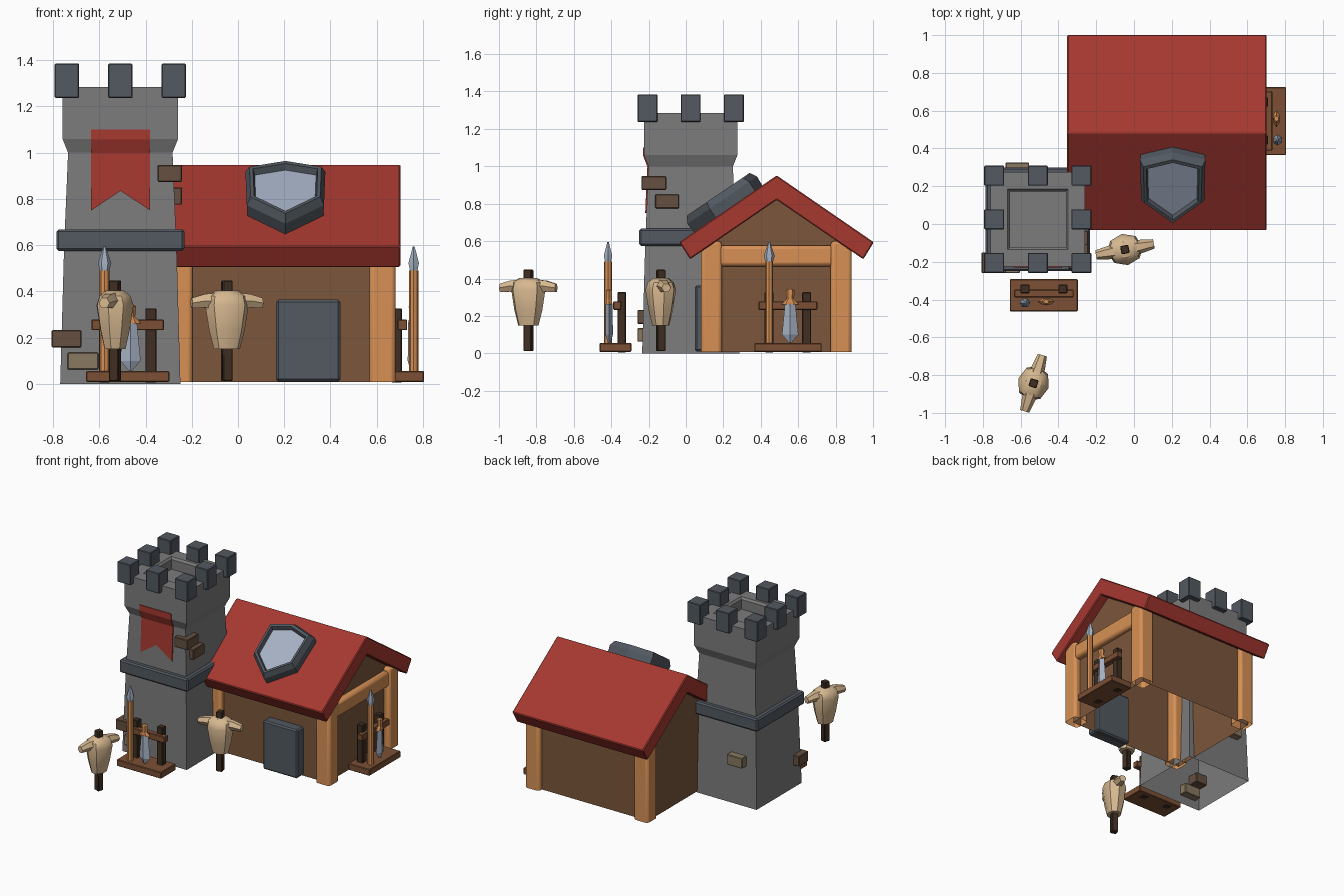
import bpy, bmesh
from math import radians, cos, sin, pi
from mathutils import Matrix, Vector

if "Cube" in bpy.data.objects:
    bpy.data.objects.remove(bpy.data.objects["Cube"])

def material(name, rgb):
    m = bpy.data.materials.new(name)
    m.diffuse_color = (*rgb, 1)
    m.use_nodes = True
    m.node_tree.nodes["Principled BSDF"].inputs["Base Color"].default_value = m.diffuse_color
    return m

STONE = material("stone", (0.2, 0.2, 0.2))
SLATE = material("slate", (0.085, 0.1, 0.12))
RED = material("red", (0.38, 0.04, 0.03))
WOOD = material("light_wood", (0.68, 0.28, 0.09))
WALL = material("wall_wood", (0.2, 0.095, 0.045))
PLANK = material("plank", (0.2, 0.08, 0.035))
DARK = material("dark_wood", (0.05, 0.028, 0.016))
STEEL = material("steel", (0.38, 0.44, 0.55))
STRAW = material("straw", (0.68, 0.48, 0.28))
BRICK = material("brown_stone", (0.13, 0.08, 0.05))
PALE = material("pale_stone", (0.25, 0.19, 0.12))
I = Matrix.Identity(4)

def loft(name, rings, mat=None, M=I, bevel=0, seg=1, open_bottom=False):
    """Skin a stack of equal-length point rings and cap both ends."""
    bm = bmesh.new()
    vs = [[bm.verts.new(M @ Vector(p)) for p in r] for r in rings]
    n = len(vs[0])
    for a, b in zip(vs, vs[1:]):
        for i in range(n):
            j = (i + 1) % n
            bm.faces.new((a[i], a[j], b[j], b[i]))
    bm.faces.new(vs[0][::-1])
    bm.faces.new(vs[-1])
    bmesh.ops.recalc_face_normals(bm, faces=bm.faces)
    if open_bottom:
        low = min(v.co.z for v in bm.verts) + 1e-4
        bmesh.ops.delete(bm, geom=[f for f in bm.faces if all(v.co.z < low for v in f.verts)],
                         context='FACES_ONLY')
    me = bpy.data.meshes.new(name)
    bm.to_mesh(me)
    bm.free()
    ob = bpy.data.objects.new(name, me)
    bpy.context.collection.objects.link(ob)
    if mat:
        me.materials.append(mat)
    if bevel:
        mod = ob.modifiers.new("bevel", 'BEVEL')
        mod.width, mod.segments = bevel, seg
    return ob

def box(name, x0, x1, y0, y1, z0, z1, mat=None, M=I, bevel=0.004, seg=1, open_bottom=False):
    return loft(name, [[(x0, y0, z), (x1, y0, z), (x1, y1, z), (x0, y1, z)] for z in (z0, z1)],
                mat, M, bevel, seg, open_bottom)

def square(h, z, cx, cy):
    return [(cx - h, cy - h, z), (cx + h, cy - h, z), (cx + h, cy + h, z), (cx - h, cy + h, z)]

def ring(rx, ry, z, n, cx=0, cy=0):
    return [(cx + rx * cos(2 * pi * i / n), cy + ry * sin(2 * pi * i / n), z) for i in range(n)]

def prism(name, pts, x0, x1, mat, bevel=0, open_bottom=False):
    """Extrude a (y, z) profile along x."""
    return loft(name, [[(x, y, z) for y, z in pts] for x in (x0, x1)], mat,
                bevel=bevel, open_bottom=open_bottom)

# ---- tower: tapered shaft, flared head, sunken deck
TX, TY = -0.509, 0.025
loft("tower", [square(h, z, TX, TY) for h, z in
               [(0.26, 0), (0.243, 0.6), (0.226, 1.0), (0.25, 1.06), (0.25, 1.285),
                (0.16, 1.285), (0.148, 1.27), (0.148, 1.2)]], STONE, open_bottom=True)
box("tower_band", TX - .277, TX + .277, TY - .275, TY + .275, 0.575, 0.668, SLATE, bevel=0.01)
for i in (-1, 0, 1):
    for j in (-1, 0, 1):
        if i or j:
            x, y = TX + i * 0.231, TY + j * 0.231
            box("battlement", x - .053, x + .053, y - .053, y + .053, 1.237, 1.385, SLATE)

# loose bricks on the tower
for b in [(-.807, -.677, -.26, -.15, .158, .232, BRICK), (-.737, -.604, -.26, -.18, .062, .135, PALE),
          (-.348, -.242, -.238, -.105, .874, .947, BRICK), (-.33, -.243, -.165, -.037, .775, .85, BRICK),
          (-.68, -.555, .24, .325, .29, .365, PALE)]:
    box("brick", *b)

# banner following the tower face, swallow-tailed bottom
cols = []
for x, zb in ((-.635, .75), (-.508, .835), (-.38, .75)):
    yb = -.2 - (1.0 - zb) * .042
    front = [(-.23, 1.1), (-.23, 1.058), (-.207, .998), (yb - .008, zb)]
    back = [(yb + .01, zb), (-.19, .998), (-.215, 1.058), (-.215, 1.1)]
    cols.append([(x, y, z) for y, z in front + back])
loft("banner", cols, RED)

# ---- house: gabled walls, corner posts, beam, roof, door (hollow underneath)
prism("house_walls", [(.12, .008), (.85, .008), (.85, .58), (.485, .83), (.12, .58)],
      -.29, .635, WALL, open_bottom=True)
for x in (-.31, .568):
    for y in (.08, .773):
        box("corner_post", x, x + .113, y, y + .112, .008, .6, WOOD, bevel=.018, seg=2,
            open_bottom=True)
box("gable_beam", .56, .674, .17, .79, .465, .577, WOOD, bevel=.02, seg=2)
prism("roof", [(-.036, .594), (.485, .951), (1.004, .594), (.948, .503), (.485, .82), (.022, .503)],
      -.354, .702, RED, bevel=.006)
box("door", .165, .443, .048, .15, .01, .364, SLATE, bevel=.01)

# ---- shield-shaped roof window: hexagonal rim round a pane, tilted with the roof
SHIELD = [(0, .222), (-.173, .172), (-.167, -.085), (0, -.228), (.167, -.085), (.173, .172)]
T = Matrix.Translation((.205, .23, .771)) @ Matrix.Rotation(radians(34.2), 4, 'X')

def shield(s, h):
    return [(u * s, v * s, h) for u, v in SHIELD]

loft("window_rim", [shield(s, h) for s, h in
                    [(.97, -.04), (1, .06), (.9, .098), (.81, .098), (.76, .066)]], SLATE, T)
loft("window_pane", [shield(.78, h) for h in (.04, .07)], STEEL, T)

# ---- weapon racks with a spear and a sword
def rack(M):
    box("rack_base", -.18, .18, -.085, .085, .008, .055, PLANK, M)
    for x in (-.1, .1):
        box("rack_post", x - .024, x + .024, .01, .056, .005, .327, DARK, M)
    box("rack_rail", -.157, .157, -.012, .03, .232, .278, PLANK, M)
    loft("spear_shaft", [ring(.021, .021, z, 8, -.1, -.04) for z in (.05, .49)], WOOD, M)
    loft("spear_head", [ring(r, r * .9, z, 6, -.1, -.04) for r, z in
                        [(.018, .465), (.018, .48), (.029, .522), (.005, .595)]], STEEL, M)
    loft("sword_blade", [ring(r, d, z, 4, .012, -.034) for r, d, z in
                         [(.008, .008, .058), (.044, .02, .1), (.028, .018, .266)]], STEEL, M)
    loft("sword_grip", [ring(r, d, z, 6, .012, -.034) for r, d, z in
                        [(.045, .018, .262), (.036, .018, .274), (.02, .016, .29),
                         (.024, .018, .335), (.014, .012, .344)]], WOOD, M)

rack(Matrix.Translation((-.477, -.377, 0)))
rack(Matrix.Translation((.72, .545, 0)) @ Matrix.Rotation(radians(90), 4, 'Z'))

# ---- training dummies: stake, straw body, stub arms
def dummy(x, y, angle):
    M = Matrix.Translation((x, y, 0)) @ Matrix.Rotation(radians(angle), 4, 'Z')
    box("dummy_stake", -.022, .022, -.022, .022, .012, .447, DARK, M)
    loft("dummy_body", [ring(rx, ry, z, 8) for rx, ry, z in
                        [(.057, .047, .15), (.078, .066, .23), (.096, .084, .34),
                         (.088, .07, .38), (.05, .042, .403)]], STRAW, M)
    for s in (-1, 1):
        loft("dummy_arm", [[(s * ax, p[0], zc + p[1]) for p in ring(r, r, 0, 6)]
                           for ax, zc, r in [(.03, .36, .042), (.1, .359, .034), (.156, .35, .025)]],
             STRAW, M)

dummy(-.048, -.135, 11)
dummy(-.532, -.843, 72.5)

# soft shading on the rounded parts, edges stay crisp
for ob in bpy.data.objects:
    ob.select_set(ob.name.startswith(("dummy", "spear", "corner", "gable")))
    if ob.select_get():
        bpy.context.view_layer.objects.active = ob
bpy.ops.object.shade_smooth_by_angle(angle=radians(40))
